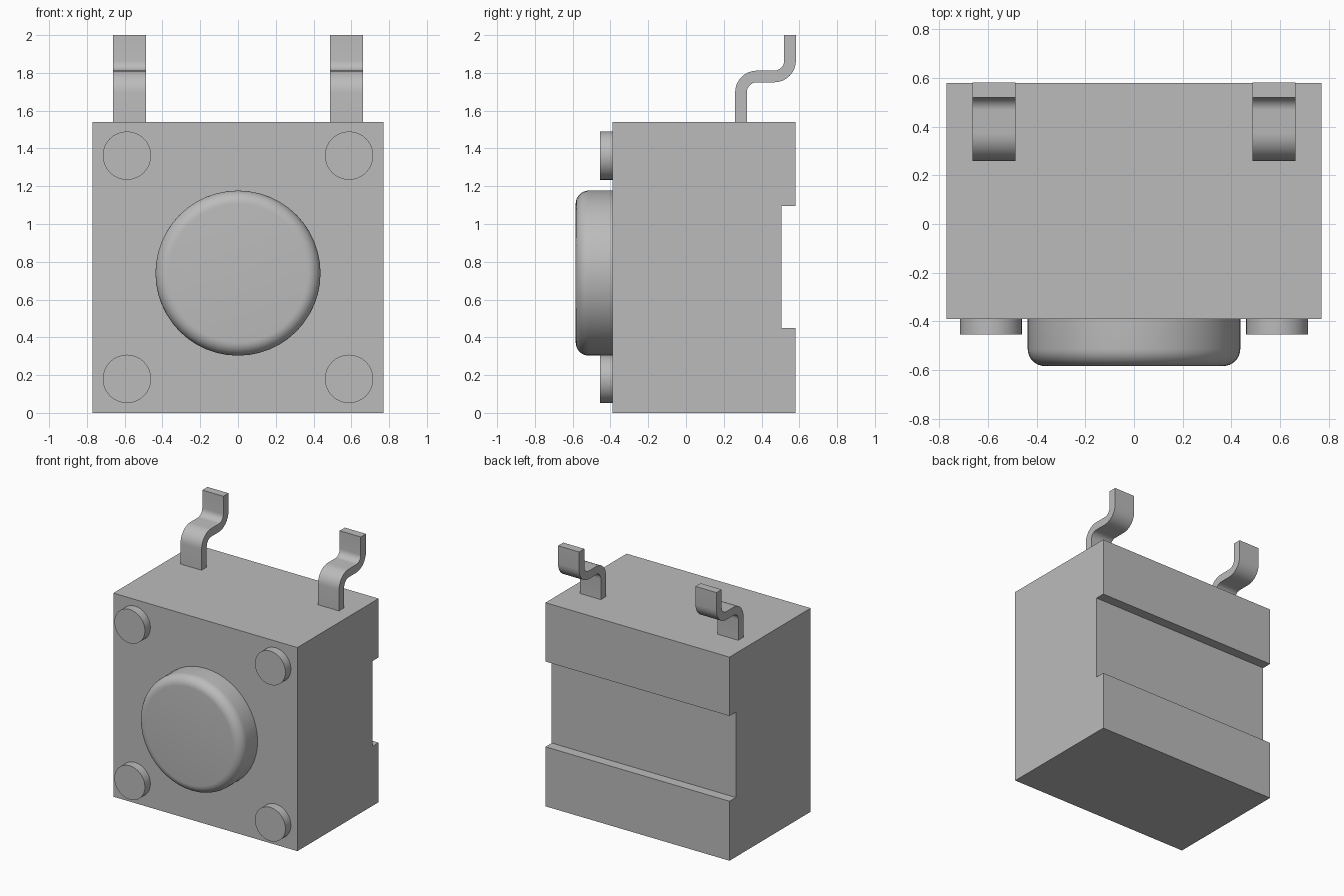
import bpy, bmesh, math
from mathutils import Matrix, Vector

cube = bpy.data.objects.get("Cube")
if cube:
    bpy.data.objects.remove(cube, do_unlink=True)

GREY = (0.5, 0.5, 0.5, 1.0)
grey = bpy.data.materials.new("plain grey")
grey.use_nodes = True
grey.diffuse_color = GREY
grey.node_tree.nodes["Principled BSDF"].inputs["Base Color"].default_value = GREY


def finish(name, bm, smooth_angle=None):
    bmesh.ops.recalc_face_normals(bm, faces=bm.faces)
    mesh = bpy.data.meshes.new(name)
    bm.to_mesh(mesh)
    bm.free()
    mesh.materials.append(grey)
    obj = bpy.data.objects.new(name, mesh)
    bpy.context.collection.objects.link(obj)
    if smooth_angle:
        bpy.ops.object.select_all(action='DESELECT')
        obj.select_set(True)
        bpy.context.view_layer.objects.active = obj
        bpy.ops.object.shade_smooth_by_angle(angle=math.radians(smooth_angle))
    return obj


def extrude_side_profile(name, profile, x0, x1, smooth_angle=None):
    """Sweep a (y, z) outline along x."""
    bm = bmesh.new()
    face = bm.faces.new([bm.verts.new((x0, y, z)) for y, z in profile])
    new = bmesh.ops.extrude_face_region(bm, geom=[face])["geom"]
    verts = [g for g in new if isinstance(g, bmesh.types.BMVert)]
    bmesh.ops.translate(bm, verts=verts, vec=(x1 - x0, 0, 0))
    return finish(name, bm, smooth_angle)


def turned_forward(name, profile, x, z, sides, smooth_angle=None):
    """Turn a (radius, y) outline around an axis running front to back."""
    bm = bmesh.new()
    verts = [bm.verts.new((x + r, y, z)) for r, y in profile]
    edges = [bm.edges.new(pair) for pair in zip(verts, verts[1:])]
    bmesh.ops.spin(bm, geom=verts + edges, cent=(x, 0, z), axis=(0, 1, 0),
                   angle=math.tau, steps=sides, use_duplicate=False)
    bmesh.ops.remove_doubles(bm, verts=bm.verts, dist=0.0005)
    return finish(name, bm, smooth_angle)


def arc(cy, cz, radius, start, end, steps=8):
    angles = [math.radians(start + (end - start) * i / steps) for i in range(steps + 1)]
    return [(cy + radius * math.cos(a), cz + radius * math.sin(a)) for a in angles]


# Housing with a wide groove across the back
FRONT, BACK, TOP = -0.39, 0.58, 1.54
extrude_side_profile("housing", [
    (FRONT, 0), (BACK, 0), (BACK, 0.45), (0.505, 0.45),
    (0.505, 1.095), (BACK, 1.095), (BACK, TOP), (FRONT, TOP)], -0.77, 0.77)

# Round push button with a rounded rim
R, TIP, FILLET = 0.437, -0.584, 0.07
rim = arc(R - FILLET, TIP + FILLET, FILLET, 0, -90)
turned_forward("push_button", [(0, FRONT), (R, FRONT)] + rim + [(0, TIP)],
               0, 0.74, 48, 25)

# Four corner pegs
for side, x in (("left", 0.588), ("right", -0.588)):
    for level, z in (("lower", 0.18), ("upper", 1.362)):
        turned_forward(f"{level}_{side}_peg",
                       [(0, FRONT), (0.128, FRONT), (0.128, -0.455), (0, -0.455)],
                       x, z, 32, 25)

# Two bent terminal legs
OUTER, INNER = 0.115, 0.053
leg = ([(0.26, TOP)] + arc(0.375, 1.697, OUTER, 180, 90)
       + arc(0.467, 1.865, INNER, -90, 0) + [(0.52, 2.0), (0.582, 2.0)]
       + arc(0.467, 1.865, OUTER, 0, -90)
       + arc(0.375, 1.697, INNER, 90, 180) + [(0.322, TOP)])
extrude_side_profile("left_leg", leg, 0.487, 0.663, 25)
extrude_side_profile("right_leg", leg, -0.663, -0.487, 25)
